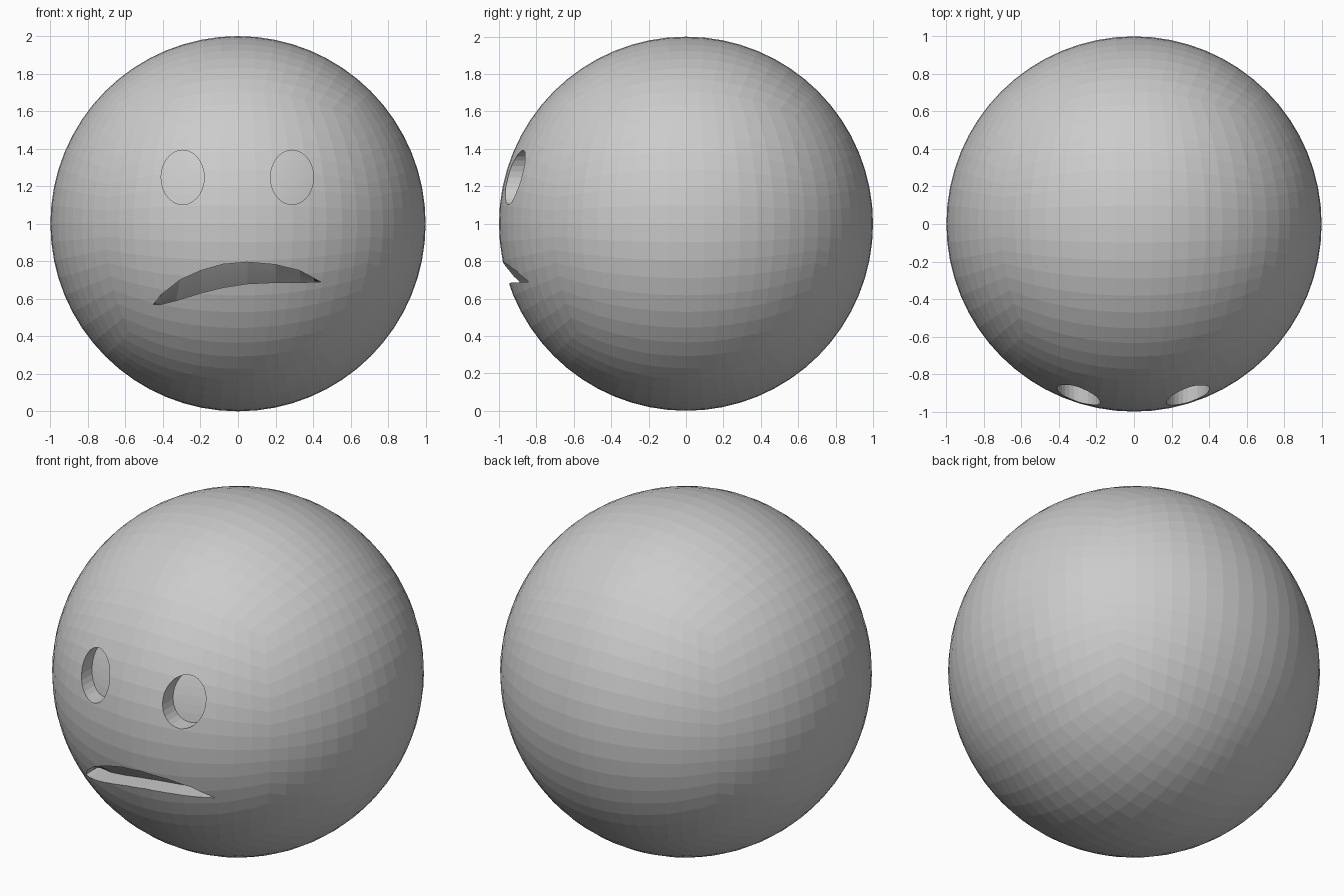
import bpy, bmesh, math

cube = bpy.data.objects.get("Cube")
if cube:
    bpy.data.objects.remove(cube, do_unlink=True)

grey = bpy.data.materials.new("light_grey")
grey.use_nodes = True
colour = (0.6, 0.6, 0.6, 1)
grey.diffuse_color = colour
grey.node_tree.nodes["Principled BSDF"].inputs["Base Color"].default_value = colour


def add_object(name, bm):
    mesh = bpy.data.meshes.new(name)
    bm.to_mesh(mesh)
    bm.free()
    mesh.materials.append(grey)
    obj = bpy.data.objects.new(name, mesh)
    bpy.context.collection.objects.link(obj)
    return obj


# Ball head: a gridded cube rounded into a quad sphere
bm = bmesh.new()
bmesh.ops.create_cube(bm, size=2)
bmesh.ops.subdivide_edges(bm, edges=bm.edges[:], cuts=15, use_grid_fill=True)
for v in bm.verts:
    v.co = [math.tan(c * math.pi / 4) for c in v.co]
    v.co.normalize()
    v.co.z += 1
head = add_object("head", bm)


def carve(name, lower, upper, depth_low, depth_high, rows=6):
    """Cut a recess with straight walls and a floor that follows the ball."""
    bm = bmesh.new()
    floor, front = [], []
    for (xl, zl), (xu, zu) in zip(lower, upper):
        back_col, front_col = [], []
        for i in range(rows + 1):
            t = i / rows
            x, z = xl + (xu - xl) * t, zl + (zu - zl) * t
            depth = depth_low + (depth_high - depth_low) * t
            y = depth - math.sqrt(1 - x * x - (z - 1) ** 2)
            back_col.append(bm.verts.new((x, y, z)))
            front_col.append(bm.verts.new((x, -1.2, z)))
        floor.append(back_col)
        front.append(front_col)
    last = len(floor) - 1
    for grid in (floor, front):
        for a, b in zip(grid, grid[1:]):
            for i in range(rows):
                bm.faces.new((a[i], b[i], b[i + 1], a[i + 1]))
    for c in range(last):
        for r in (0, rows):
            bm.faces.new((floor[c][r], floor[c + 1][r], front[c + 1][r], front[c][r]))
    for c in (0, last):
        for r in range(rows):
            bm.faces.new((floor[c][r], floor[c][r + 1], front[c][r + 1], front[c][r]))
    # Merge the pointed ends, then face everything outward
    bmesh.ops.remove_doubles(bm, verts=bm.verts[:], dist=0.0005)
    bmesh.ops.recalc_face_normals(bm, faces=bm.faces[:])
    cutter = add_object(name, bm)
    cutter.hide_render = True

    cut = head.modifiers.new(name, "BOOLEAN")
    cut.operation = "DIFFERENCE"
    cut.solver = "EXACT"
    cut.object = cutter
    bpy.context.view_layer.objects.active = head
    bpy.ops.object.modifier_apply(modifier=cut.name)
    bpy.data.objects.remove(cutter, do_unlink=True)


# Eyes: upright oval sockets
for name, cx in (("right_eye_socket", -0.295), ("left_eye_socket", 0.288)):
    angles = [math.pi * i / 14 for i in range(15)]
    sides = [[(cx - 0.115 * math.cos(a), 1.247 + s * 0.145 * math.sin(a)) for a in angles]
             for s in (-1, 1)]
    carve(name, *sides, 0.1, 0.1)

# Mouth: lopsided frown, deeper toward the lower lip
lower_lip = [(-0.45, 0.57), (-0.42, 0.568), (-0.33, 0.59), (-0.2, 0.63), (-0.08, 0.66),
             (0.05, 0.68), (0.2, 0.687), (0.33, 0.687), (0.44, 0.69)]
upper_lip = [(-0.45, 0.57), (-0.41, 0.622), (-0.31, 0.7), (-0.2, 0.75), (-0.08, 0.784),
             (0.05, 0.795), (0.2, 0.782), (0.33, 0.75), (0.44, 0.69)]
carve("mouth", lower_lip, upper_lip, 0.13, 0.06)

head.data.shade_flat()
